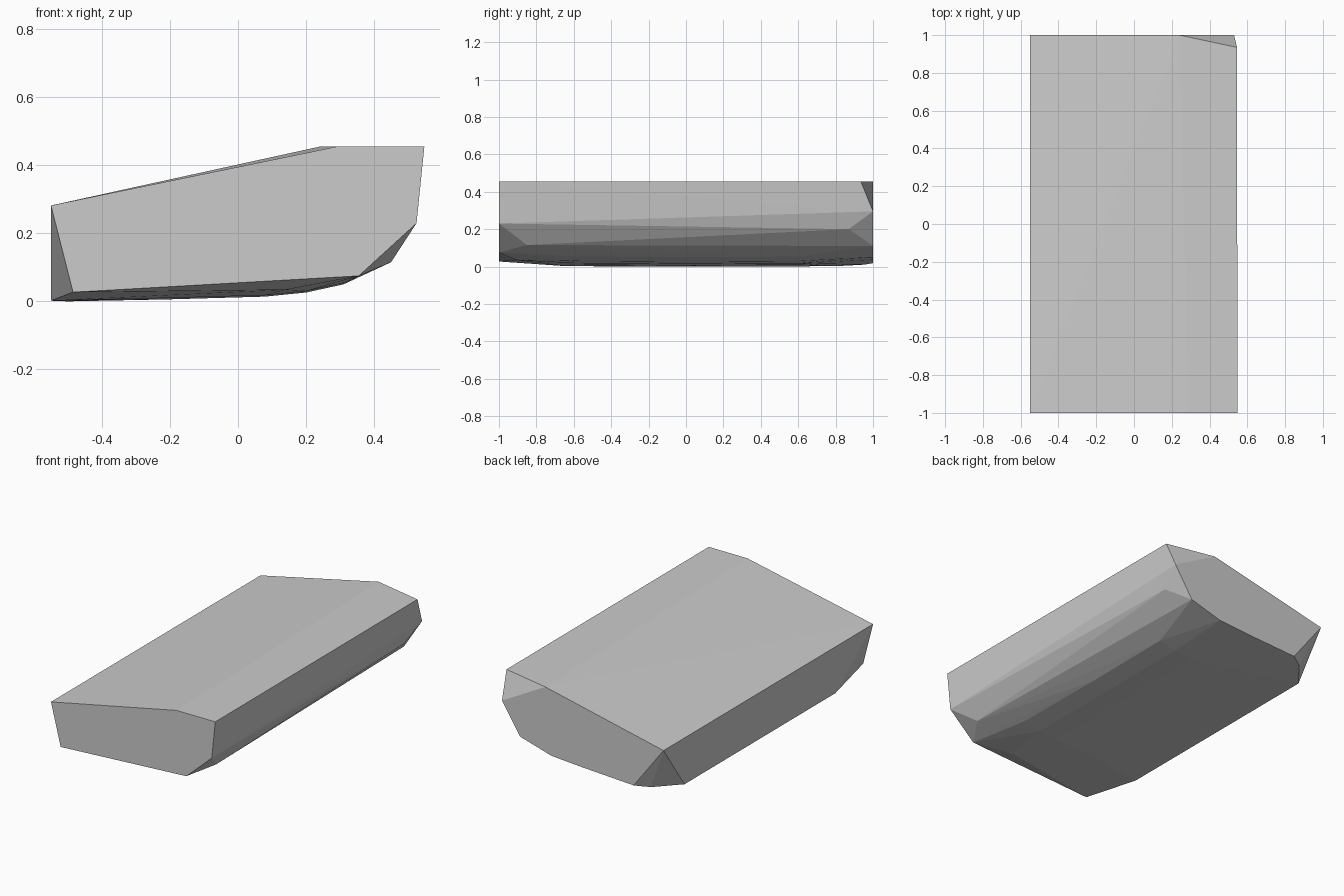
import bpy
import bmesh

cube = bpy.data.objects.get("Cube")
if cube:
    bpy.data.objects.remove(cube, do_unlink=True)

# Plain grey material
grey = bpy.data.materials.new("stone_grey")
grey.use_nodes = True
colour = (0.6, 0.6, 0.6, 1)
grey.diffuse_color = colour
grey.node_tree.nodes["Principled BSDF"].inputs["Base Color"].default_value = colour

# End outlines as (x, z), flat on the front and back planes
front_outline = [(-.55, .282), (.29, .455), (.548, .455),
                 (.525, .23), (.355, .075), (-.485, .027)]
back_outline = [(-.55, .282), (.24, .455), (.53, .295),
                (.41, .11), (.2, .05), (0, .036), (-.35, .018)]

# Chipped corners along the sides
corners = [(.545, .935, .455), (.45, -.85, .115), (.5, .87, .2),
           (-.43, .95, .01), (-.55, .8, .002), (-.55, -.64, .002)]

# Gently rounded underside, one (x, z) rib repeated along the length
rib = [(.31, .05), (.2, .026), (.08, .014), (-.2, .006)]

points = [(x, -1, z) for x, z in front_outline]
points += [(x, 1, z) for x, z in back_outline]
points += corners
points += [(.14, -.9, .034), (-.5, .1, 0)]
for y, lift in ((-.6, .004), (0, 0), (.6, .003)):
    points += [(x, y, z + lift) for x, z in rib]

# Wrap the points in a faceted convex slab
bm = bmesh.new()
for p in points:
    bm.verts.new(p)
hull = bmesh.ops.convex_hull(bm, input=bm.verts)
loose = set(hull["geom_interior"]) | set(hull["geom_unused"])
bmesh.ops.delete(bm, geom=[v for v in loose if isinstance(v, bmesh.types.BMVert)],
                 context='VERTS')
bmesh.ops.recalc_face_normals(bm, faces=bm.faces)

mesh = bpy.data.meshes.new("stone_slab")
bm.to_mesh(mesh)
bm.free()
mesh.materials.append(grey)
slab = bpy.data.objects.new("stone_slab", mesh)
bpy.context.collection.objects.link(slab)
